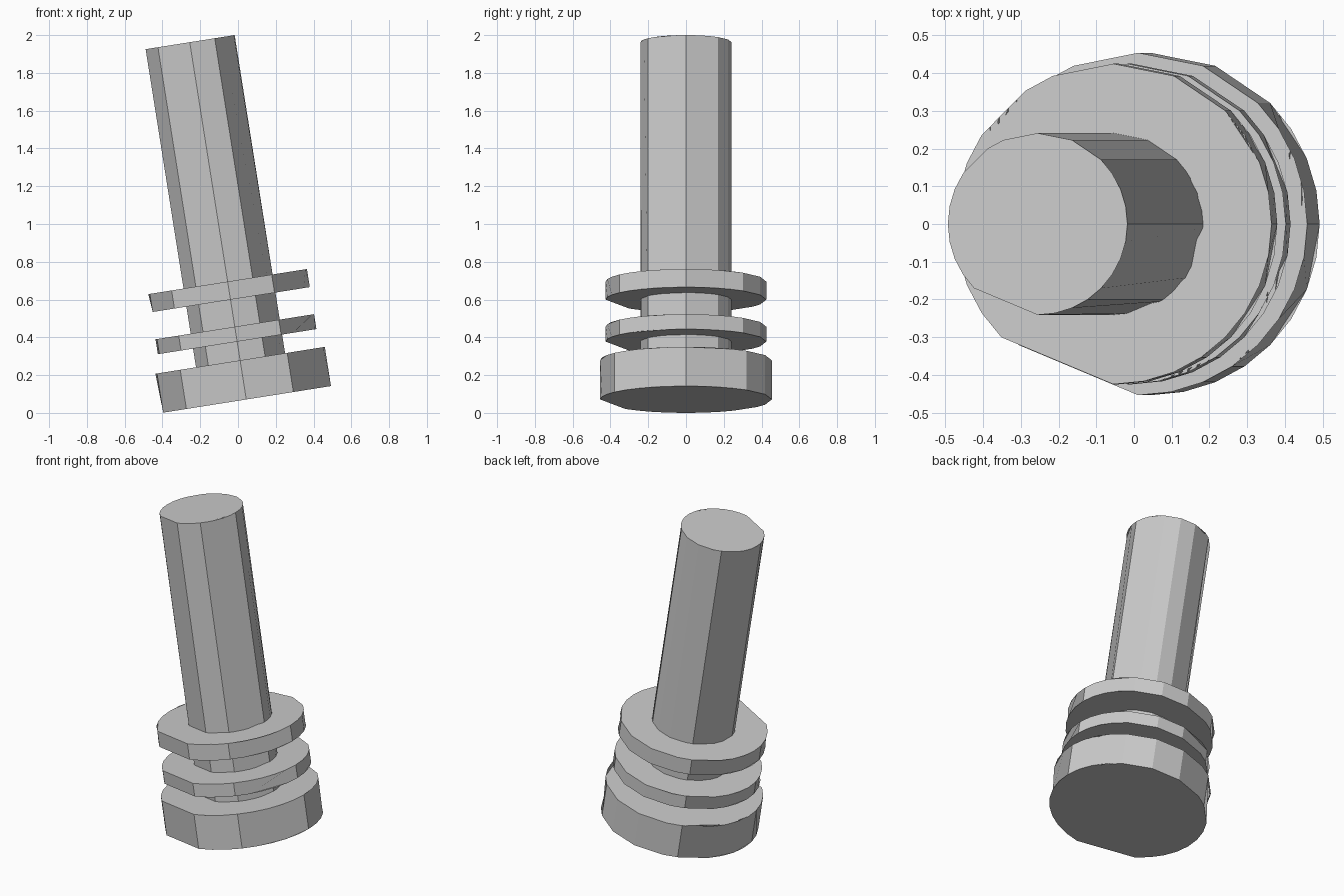
import bpy, bmesh, math
from mathutils import Matrix

if "Cube" in bpy.data.objects:
    bpy.data.objects.remove(bpy.data.objects["Cube"])

STEP = 360 / 32
# 32-sided rim with some corners removed, so a few facets are wide and flat
MISSING = {5, 7, 9, 12, 21, 22, 23}
RIM = [i for i in range(32) if i not in MISSING]
# rim positions where one wall panel ends and the next begins
PANELS = [0, 4, 6, 8, 11, 17, 20, 24, 27, 32]

# whole model leans 9 degrees toward -x
LEAN = Matrix.Translation((0.044, 0, 0.071)) @ Matrix.Rotation(math.radians(-9), 4, 'Y')


def faceted_drum(name, radius, z0, z1):
    bm = bmesh.new()
    rings = []
    for z in (z0, z1):
        ring = {}
        for i in RIM:
            a = math.radians(i * STEP)
            ring[i] = bm.verts.new((radius * math.cos(a), radius * math.sin(a), z))
        rings.append(ring)
    low, high = rings
    # end caps
    bm.faces.new([low[i] for i in reversed(RIM)])
    bm.faces.new([high[i] for i in RIM])
    # wall panels
    for a, b in zip(PANELS, PANELS[1:]):
        span = [i % 32 for i in range(a, b + 1) if i % 32 in RIM]
        bm.faces.new([low[i] for i in span] + [high[i] for i in reversed(span)])
    bm.transform(LEAN)
    bm.normal_update()
    mesh = bpy.data.meshes.new(name)
    bm.to_mesh(mesh)
    bm.free()
    obj = bpy.data.objects.new(name, mesh)
    bpy.context.collection.objects.link(obj)


# base, two collars and the long shaft
for part in (
    ("base", 0.454, 0.0, 0.21),
    ("lower_collar", 0.425, 0.31, 0.39),
    ("upper_collar", 0.425, 0.535, 0.632),
    ("shaft", 0.241, 0.21, 1.915),
):
    faceted_drum(*part)
